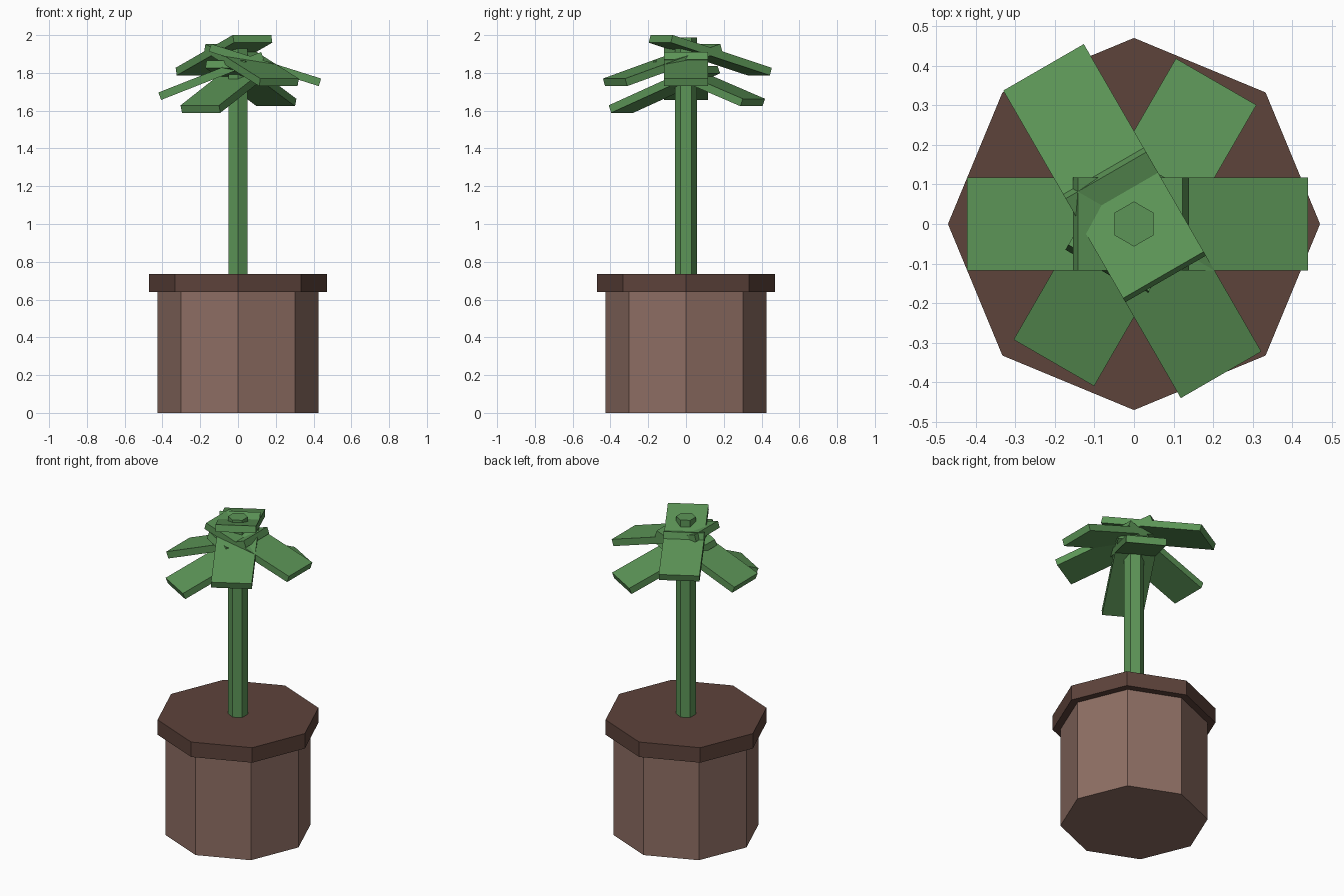
import bpy
from math import radians, sin, cos, pi
from mathutils import Matrix, Vector

if "Cube" in bpy.data.objects:
    bpy.data.objects.remove(bpy.data.objects["Cube"])


def material(name, rgb):
    m = bpy.data.materials.new(name)
    m.diffuse_color = (*rgb, 1)
    m.use_nodes = True
    m.node_tree.nodes["Principled BSDF"].inputs["Base Color"].default_value = m.diffuse_color
    return m


clay = material("clay", (0.27, 0.156, 0.125))
dark_clay = material("dark_clay", (0.11, 0.056, 0.043))
green = material("green", (0.108, 0.30, 0.095))


def prism(name, sides, radius, z0, z1, mat, turn=0.0):
    bpy.ops.mesh.primitive_cylinder_add(vertices=sides, radius=radius, depth=z1 - z0,
                                        location=(0, 0, (z0 + z1) / 2), rotation=(0, 0, turn))
    o = bpy.context.object
    o.name = name
    o.data.materials.append(mat)


def leaf(name, angle, reach, tip_z, length, tilt, width=0.235, thick=0.042):
    # reach and tip_z locate the upper edge of the outer end
    t = radians(tilt)
    along, up = Vector((cos(t), 0, -sin(t))), Vector((sin(t), 0, cos(t)))
    centre = Vector((reach, 0, tip_z)) - along * length / 2 - up * thick / 2
    bpy.ops.mesh.primitive_cube_add(size=1)
    o = bpy.context.object
    o.name = name
    o.data.transform(Matrix.Rotation(radians(angle), 4, 'Z') @ Matrix.Translation(centre)
                     @ Matrix.Rotation(t, 4, 'Y') @ Matrix.Diagonal((length, width, thick, 1)))
    o.data.materials.append(green)


# Pot, rim and stem
prism("pot", 8, 0.425, 0, 0.64, clay)
prism("pot_rim", 8, 0.47, 0.64, 0.735, dark_clay)
prism("stem", 6, 0.057, 0.72, 1.987, green)

# Overlapping leaves: angle, reach, tip height, length, tilt
leaves = [(240, 0.405, 1.628, 0.57, 21.5), (60, 0.415, 1.663, 0.58, 20.5),
          (180, 0.422, 1.696, 0.585, 21.5), (300, 0.44, 1.77, 0.61, 17.5),
          (0, 0.44, 1.77, 0.61, 17.5), (120, 0.457, 1.827, 0.63, 16)]
for i, spec in enumerate(leaves):
    leaf(f"leaf_{i + 1}", *spec)
